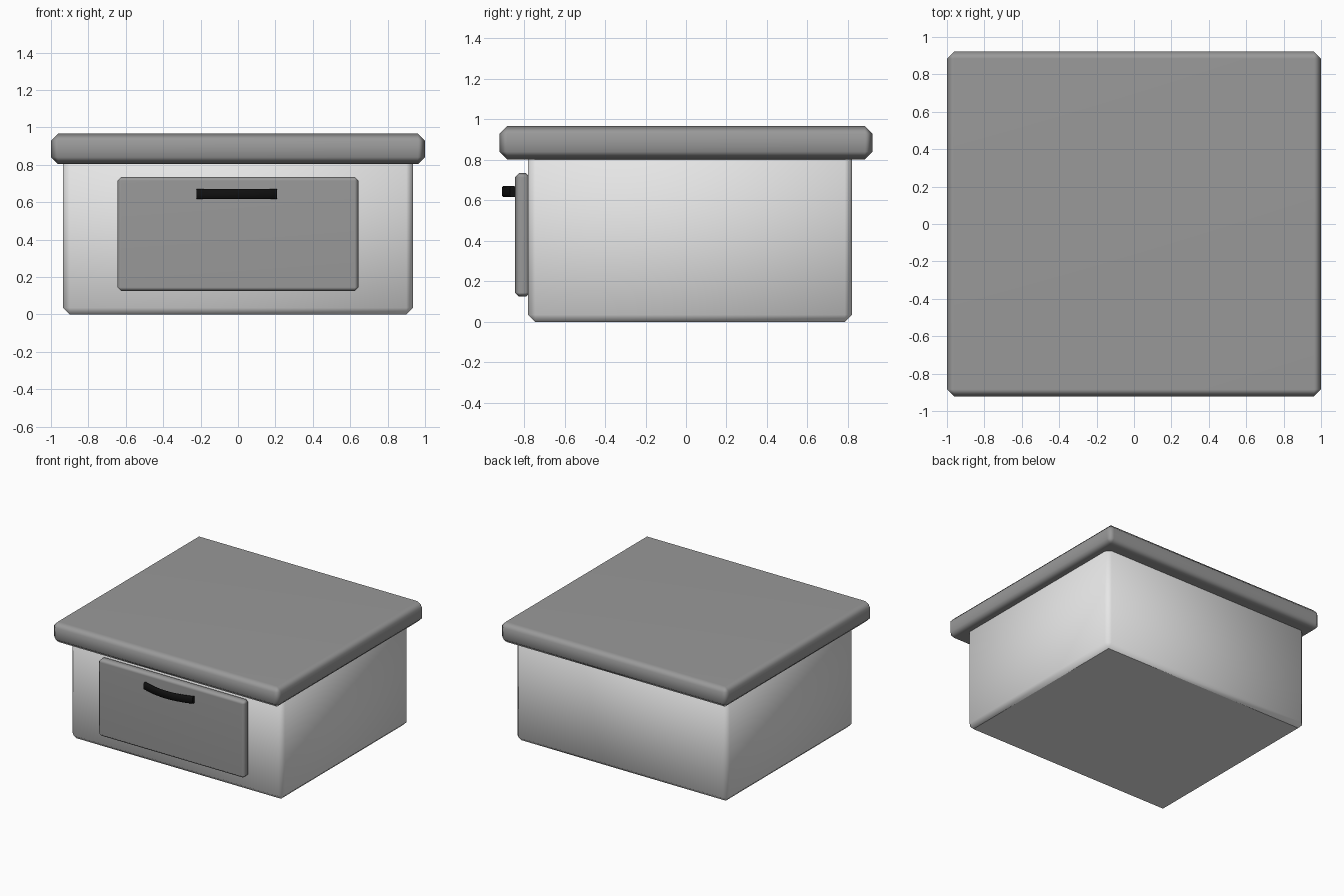
import bpy

old = bpy.data.objects.get("Cube")
if old:
    bpy.data.objects.remove(old, do_unlink=True)


def material(name, value):
    mat = bpy.data.materials.new(name)
    mat.use_nodes = True
    colour = (value, value, value, 1)
    mat.diffuse_color = colour
    mat.node_tree.nodes["Principled BSDF"].inputs["Base Color"].default_value = colour
    return mat


light_grey = material("light grey", 0.8)
mid_grey = material("mid grey", 0.32)
black = material("black", 0.005)


def box(name, low, high, bevel, mat, weighted=True):
    """Chamfered, smooth-shaded box between two corners."""
    centre = [(a + b) / 2 for a, b in zip(low, high)]
    bpy.ops.mesh.primitive_cube_add(size=1, location=centre)
    obj = bpy.context.object
    obj.name = name
    obj.scale = [b - a for a, b in zip(low, high)]
    bpy.ops.object.transform_apply(location=True, rotation=False, scale=True)
    obj.data.materials.append(mat)
    bpy.ops.object.shade_smooth()
    chamfer = obj.modifiers.new("chamfer", "BEVEL")
    chamfer.width = bevel
    chamfer.segments = 1
    if weighted:
        obj.modifiers.new("normals", "WEIGHTED_NORMAL")
    return obj


# Main body, softly shaded with a flat underside
body = box("body", (-0.935, -0.78, 0), (0.935, 0.82, 0.84), 0.035, light_grey, False)
bpy.ops.object.modifier_apply(modifier="chamfer")
for face in body.data.polygons:
    if face.normal.z < -0.9:
        face.use_smooth = False

# Overhanging top and drawer front
box("top_slab", (-1, -0.922, 0.803), (1, 0.922, 0.967), 0.038, mid_grey)
box("drawer_front", (-0.645, -0.845, 0.125), (0.643, -0.77, 0.735), 0.02, mid_grey)

# Bowed handle: a flat bar swept along a shallow arc
half, sag, steps = 0.215, 0.04, 16
section = [(-0.015, -0.02), (-0.008, -0.027), (0.008, -0.027), (0.015, -0.02),
           (0.015, 0.02), (0.008, 0.027), (-0.008, 0.027), (-0.015, 0.02)]
verts, faces = [], []
n = len(section)
for i in range(steps + 1):
    t = 2 * i / steps - 1
    verts += [(half * t - 0.007, -0.895 + sag * t * t + dy, 0.643 + dz)
              for dy, dz in section]
for i in range(steps):
    for j in range(n):
        k = (j + 1) % n
        faces.append((i * n + j, i * n + k, (i + 1) * n + k, (i + 1) * n + j))
faces.append(tuple(reversed(range(n))))
faces.append(tuple(range(steps * n, steps * n + n)))
mesh = bpy.data.meshes.new("handle")
mesh.from_pydata(verts, [], faces)
mesh.materials.append(black)
handle = bpy.data.objects.new("handle", mesh)
bpy.context.collection.objects.link(handle)
bpy.ops.object.select_all(action="DESELECT")
bpy.context.view_layer.objects.active = handle
handle.select_set(True)
bpy.ops.object.mode_set(mode="EDIT")
bpy.ops.mesh.select_all(action="SELECT")
bpy.ops.mesh.normals_make_consistent(inside=False)
bpy.ops.object.mode_set(mode="OBJECT")
bpy.ops.object.shade_smooth_by_angle(angle=0.9)
